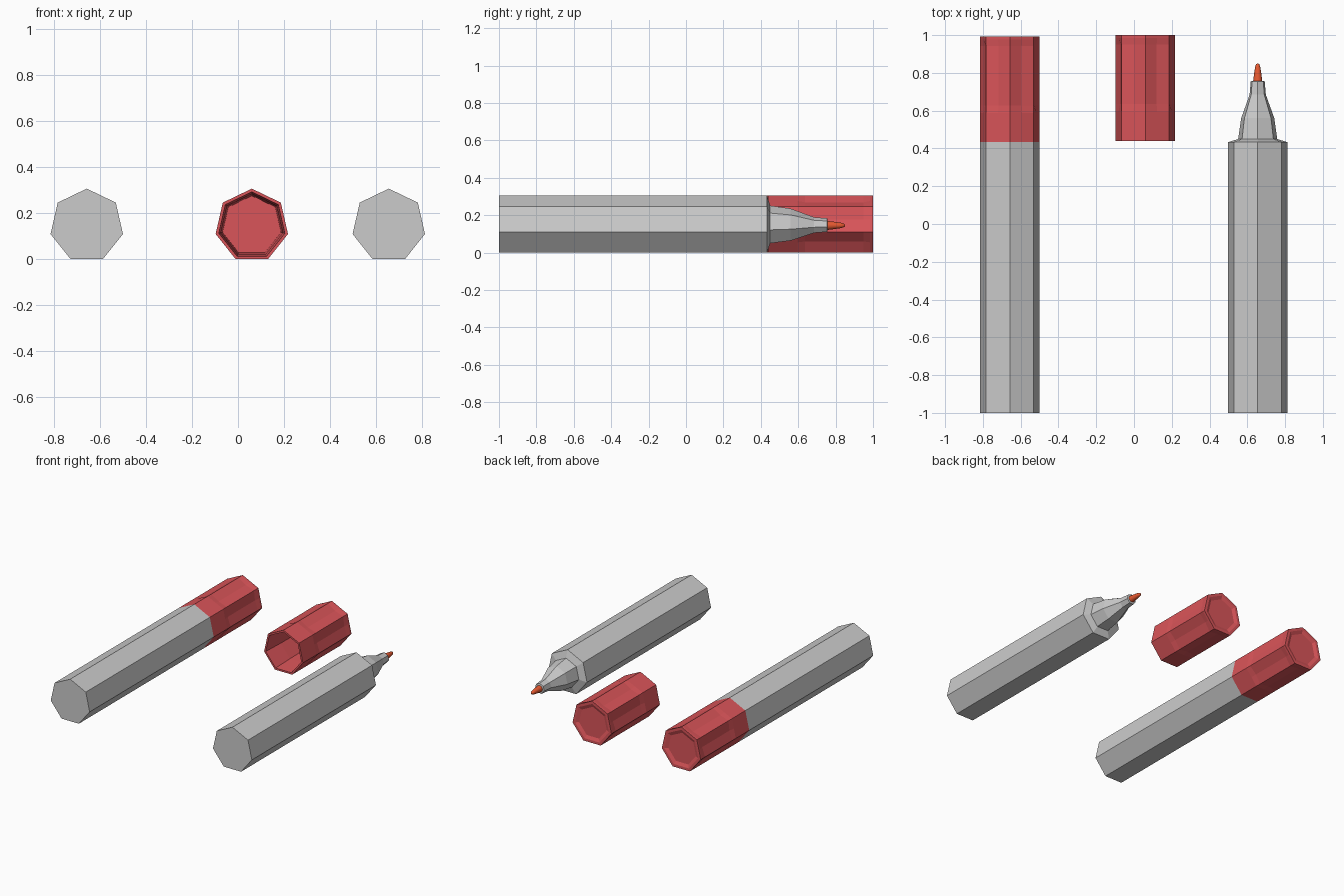
import bpy, bmesh, math

if "Cube" in bpy.data.objects:
    bpy.data.objects.remove(bpy.data.objects["Cube"])

R = 0.1613
ZC = R * math.cos(math.pi / 7)   # axis height with a flat facet on the ground


def material(name, color):
    m = bpy.data.materials.new(name)
    m.diffuse_color = color
    m.use_nodes = True
    m.node_tree.nodes["Principled BSDF"].inputs["Base Color"].default_value = m.diffuse_color
    return m


cap_red = material("cap_red", (0.7, 0.09, 0.1, 1))
nib_red = material("nib_red", (0.8, 0.1, 0.03, 1))


def loft(name, x, rings, sides=7, grooved=False, mat=None, smooth=False):
    """Loft polygon rings (y, radius, groove depth) along y and close both ends."""
    bm = bmesh.new()
    n = sides * 2 if grooved else sides
    loops = []
    for ring in rings:
        y, r = ring[:2]
        depth = ring[2] if len(ring) > 2 else 0
        loop = []
        for k in range(n):
            a = math.pi / 2 + k * 2 * math.pi / n
            rad = r
            if grooved and k % 2:          # middle of a facet
                rad = r * math.cos(math.pi / sides) - depth
            loop.append(bm.verts.new((x + rad * math.cos(a), y, ZC + rad * math.sin(a))))
        loops.append(loop)
    for a, b in zip(loops, loops[1:]):
        for k in range(n):
            j = (k + 1) % n
            bm.faces.new((a[k], a[j], b[j], b[k]))
    bm.faces.new(loops[0])
    bm.faces.new(loops[-1])
    bmesh.ops.recalc_face_normals(bm, faces=bm.faces)
    me = bpy.data.meshes.new(name)
    bm.to_mesh(me)
    bm.free()
    if mat:
        me.materials.append(mat)
    ob = bpy.data.objects.new(name, me)
    bpy.context.collection.objects.link(ob)
    if smooth:
        for p in me.polygons:
            p.use_smooth = len(p.vertices) == 4
    return ob


def pen(prefix, x):
    # barrel with shoulder and stepped neck
    loft(prefix + "_barrel", x, [(-1, R), (0.433, R), (0.45, 0.106), (0.56, 0.09),
                                 (0.685, 0.044), (0.755, 0.038), (0.757, 0.026)])
    # felt nib
    loft(prefix + "_nib", x, [(0.75, 0.025), (0.79, 0.02), (0.83, 0.014),
                              (0.845, 0.009), (0.85, 0.003)],
         sides=12, mat=nib_red, smooth=True)


def cap(name, x, y0):
    # hollow cap: cavity, rim, shallow fluted facets, dished end
    d = 0.008
    prof = [(0.52, 0.13), (0.16, 0.138), (0, 0.147), (0, R), (0.155, R), (0.195, R, d),
            (0.51, R, d), (0.545, R), (0.56, R), (0.56, 0.14), (0.55, 0.115)]
    loft(name, x, [(y0 + p[0], *p[1:]) for p in prof], grooved=True, mat=cap_red)


pen("closed_pen", -0.657)
cap("closed_pen_cap", -0.657, 0.433)
pen("open_pen", 0.655)
cap("loose_cap", 0.06, 0.44)
